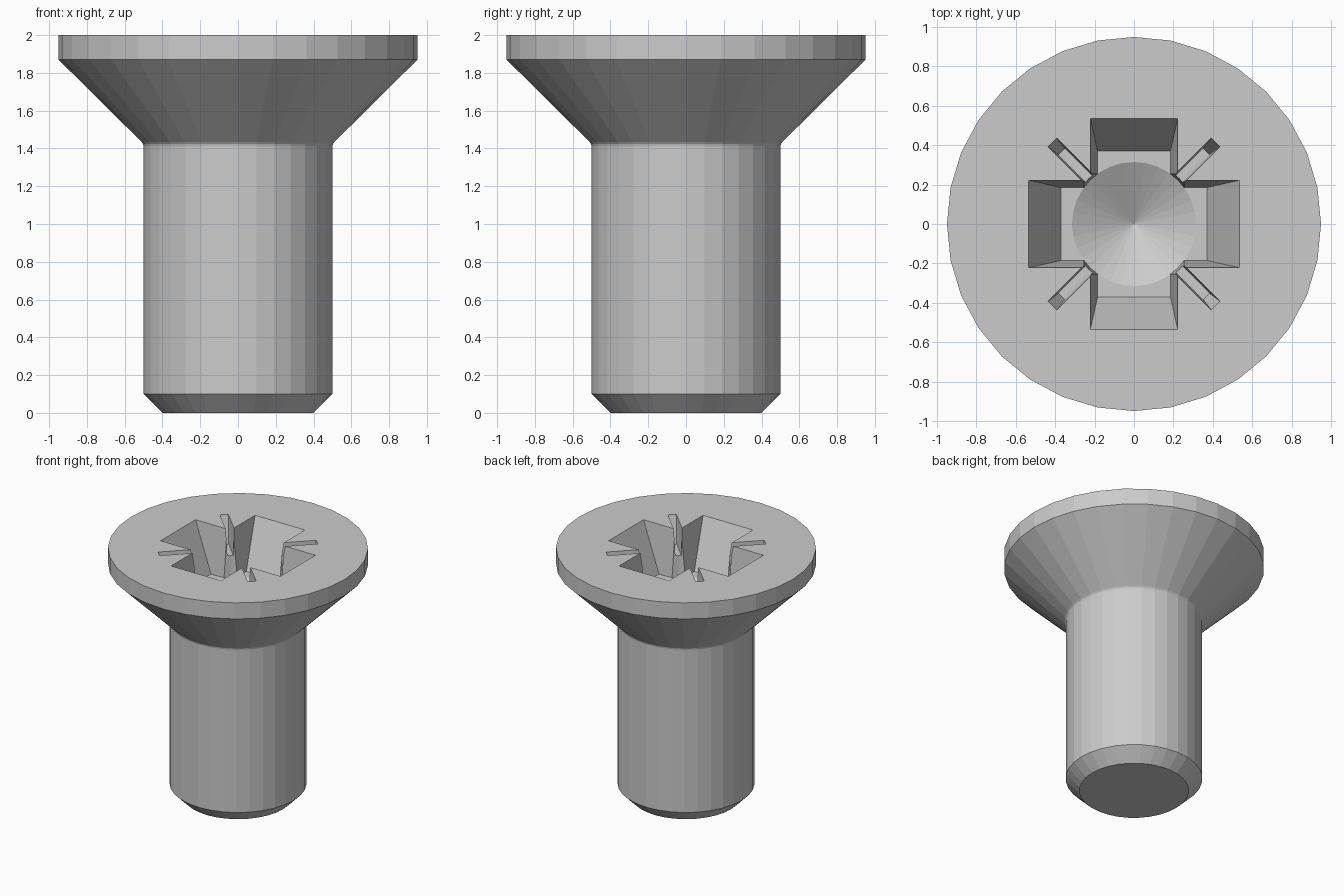
import bpy, bmesh, math
from mathutils import Matrix

if "Cube" in bpy.data.objects:
    bpy.data.objects.remove(bpy.data.objects["Cube"])

SIDES = 32
TOP = 2.0


def make_object(name, bm):
    bmesh.ops.recalc_face_normals(bm, faces=bm.faces)
    mesh = bpy.data.meshes.new(name)
    bm.to_mesh(mesh)
    bm.free()
    obj = bpy.data.objects.new(name, mesh)
    bpy.context.collection.objects.link(obj)
    return obj


def lathe(name, profile):
    """Revolve (radius, z) points around z; a zero radius closes to a tip."""
    bm = bmesh.new()
    rings = []
    for r, z in profile:
        if r == 0:
            rings.append([bm.verts.new((0, 0, z))] * SIDES)
        else:
            rings.append([bm.verts.new((r * math.cos(2 * math.pi * i / SIDES),
                                        r * math.sin(2 * math.pi * i / SIDES), z))
                          for i in range(SIDES)])
    for a, b in zip(rings, rings[1:]):
        for i in range(SIDES):
            j = (i + 1) % SIDES
            quad = dict.fromkeys((a[i], a[j], b[j], b[i]))
            bm.faces.new(list(quad))
    for ring, (r, z) in ((rings[0], profile[0]), (rings[-1], profile[-1])):
        if r > 0:
            bm.faces.new(ring)
    return make_object(name, bm)


def tapered_bar(name, top, bottom, depth, angle):
    """Bar cutter: half sizes at the head surface and at its floor."""
    over = 0.1
    k = 1 + over / depth
    upper = [b + (t - b) * k for t, b in zip(top, bottom)]
    bm = bmesh.new()
    bmesh.ops.create_cube(bm, size=2)
    for v in bm.verts:
        hx, hy = upper if v.co.z > 0 else bottom
        v.co.x *= hx
        v.co.y *= hy
        v.co.z = TOP + over if v.co.z > 0 else TOP - depth
    bm.transform(Matrix.Rotation(math.radians(angle), 4, 'Z'))
    return make_object(name, bm)


# Shank, small neck fillet and countersunk head
screw = lathe("screw", [(0.40, 0), (0.50, 0.10), (0.50, 1.412), (0.503, 1.424),
                        (0.51, 1.434), (0.95, 1.87), (0.95, TOP)])

# Cross recess: two wide bars, round core with conical floor, thin diagonal slots
DEPTH = 0.38
cutters = [lathe("core_cutter", [(0, TOP - DEPTH - 0.17), (0.315, TOP - DEPTH),
                                 (0.345, TOP + 0.1)])]
for angle in (0, 90):
    cutters.append(tapered_bar("wing_cutter", (0.535, 0.222), (0.37, 0.185), DEPTH, angle))
for angle in (45, 135):
    cutters.append(tapered_bar("slot_cutter", (0.587, 0.031), (0.52, 0.022), 0.21, angle))

bpy.context.view_layer.objects.active = screw
screw.select_set(True)
for cutter in cutters:
    mod = screw.modifiers.new("recess", 'BOOLEAN')
    mod.operation = 'DIFFERENCE'
    mod.solver = 'EXACT'
    mod.object = cutter
    bpy.ops.object.modifier_apply(modifier=mod.name)
for cutter in cutters:
    bpy.data.objects.remove(cutter)
